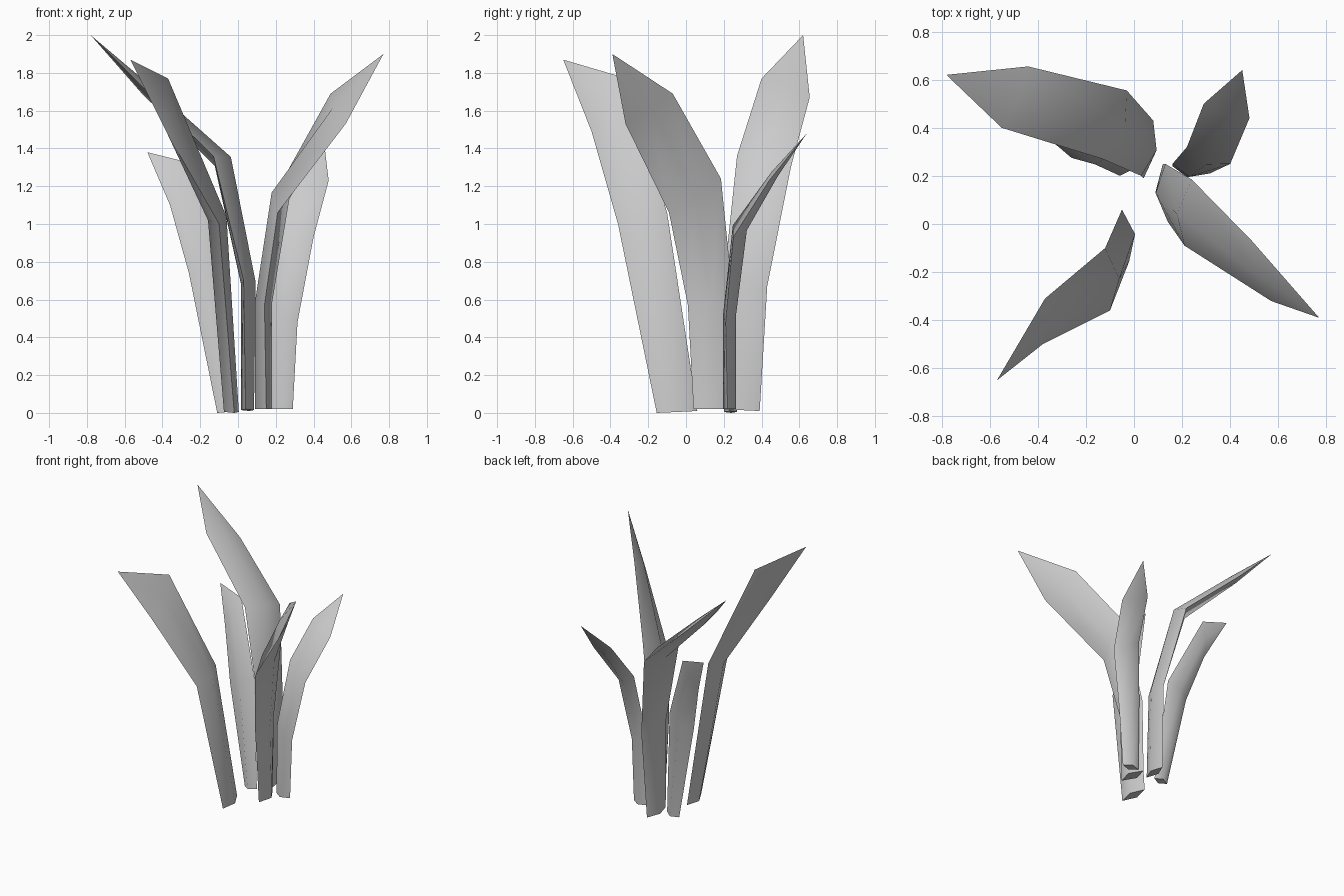
import bpy, bmesh, math
from mathutils import Vector

if "Cube" in bpy.data.objects:
    bpy.data.objects.remove(bpy.data.objects["Cube"])


def leaf(name, left, right, thick, tip):
    """Blade with a flat diamond section, from two edge paths and a tip."""
    bm = bmesh.new()
    L = [Vector(p) for p in left]
    R = [Vector(p) for p in right]
    T = Vector(tip)
    mids = [(a + b) / 2 for a, b in zip(L, R)] + [T]
    rings = []
    for i, (a, b) in enumerate(zip(L, R)):
        along = mids[i + 1] - mids[max(i - 1, 0)]
        n = (b - a).cross(along).normalized() * thick[i]
        if i == 0:
            n.z = 0
        rings.append([bm.verts.new(p) for p in (a, mids[i] + n, b, mids[i] - n)])
    end = bm.verts.new(T)
    bm.faces.new(rings[0])
    for lo, hi in zip(rings, rings[1:]):
        for k in range(4):
            j = (k + 1) % 4
            bm.faces.new((lo[k], lo[j], hi[j], hi[k]))
    for k in range(4):
        bm.faces.new((rings[-1][k], rings[-1][(k + 1) % 4], end))
    bmesh.ops.recalc_face_normals(bm, faces=bm.faces)
    me = bpy.data.meshes.new(name)
    bm.to_mesh(me)
    bm.free()
    ob = bpy.data.objects.new(name, me)
    bpy.context.collection.objects.link(ob)
    bpy.ops.object.select_all(action='DESELECT')
    ob.select_set(True)
    bpy.context.view_layer.objects.active = ob
    bpy.ops.object.shade_smooth_by_angle(angle=math.radians(62))


# Tall blade, back left
leaf("leaf_back_left",
     [(.04, .19, .02), (.03, .20, .70), (-.13, .27, 1.36), (-.55, .40, 1.77)],
     [(.06, .39, .01), (.08, .43, .67), (-.03, .555, 1.30), (-.44, .655, 1.67)],
     [.035, .04, .05, .03], (-.78, .62, 2.0))

# Tall blade, front right
leaf("leaf_front_right",
     [(.15, .04, .02), (.14, .01, .57), (.21, -.09, 1.06), (.57, -.32, 1.53)],
     [(.12, .25, .02), (.13, .25, .60), (.24, .185, 1.24), (.49, -.07, 1.69)],
     [.045, .045, .05, .03], (.77, -.39, 1.90))

# Tall blade, front left
leaf("leaf_front_left",
     [(-.02, -.155, 0), (-.10, -.36, 1.0), (-.38, -.50, 1.49)],
     [(-.05, .06, .01), (-.12, -.10, 1.06), (-.37, -.31, 1.77)],
     [.04, .05, .03], (-.57, -.65, 1.87))

# Short blade, back right
leaf("leaf_back_right",
     [(.16, .24, .02), (.16, .25, .55), (.22, .32, 1.03), (.29, .50, 1.30)],
     [(.29, .22, .02), (.315, .21, .48), (.40, .25, .93), (.48, .44, 1.23)],
     [.035, .035, .04, .02], (.45, .64, 1.48))

# Short blade tucked under the tall back left one
leaf("leaf_under",
     [(-.11, .24, 0), (-.26, .275, .74), (-.36, .36, 1.10)],
     [(0, .23, .01), (-.07, .30, .82), (-.28, .44, 1.33)],
     [.035, .04, .025], (-.48, .47, 1.38))
